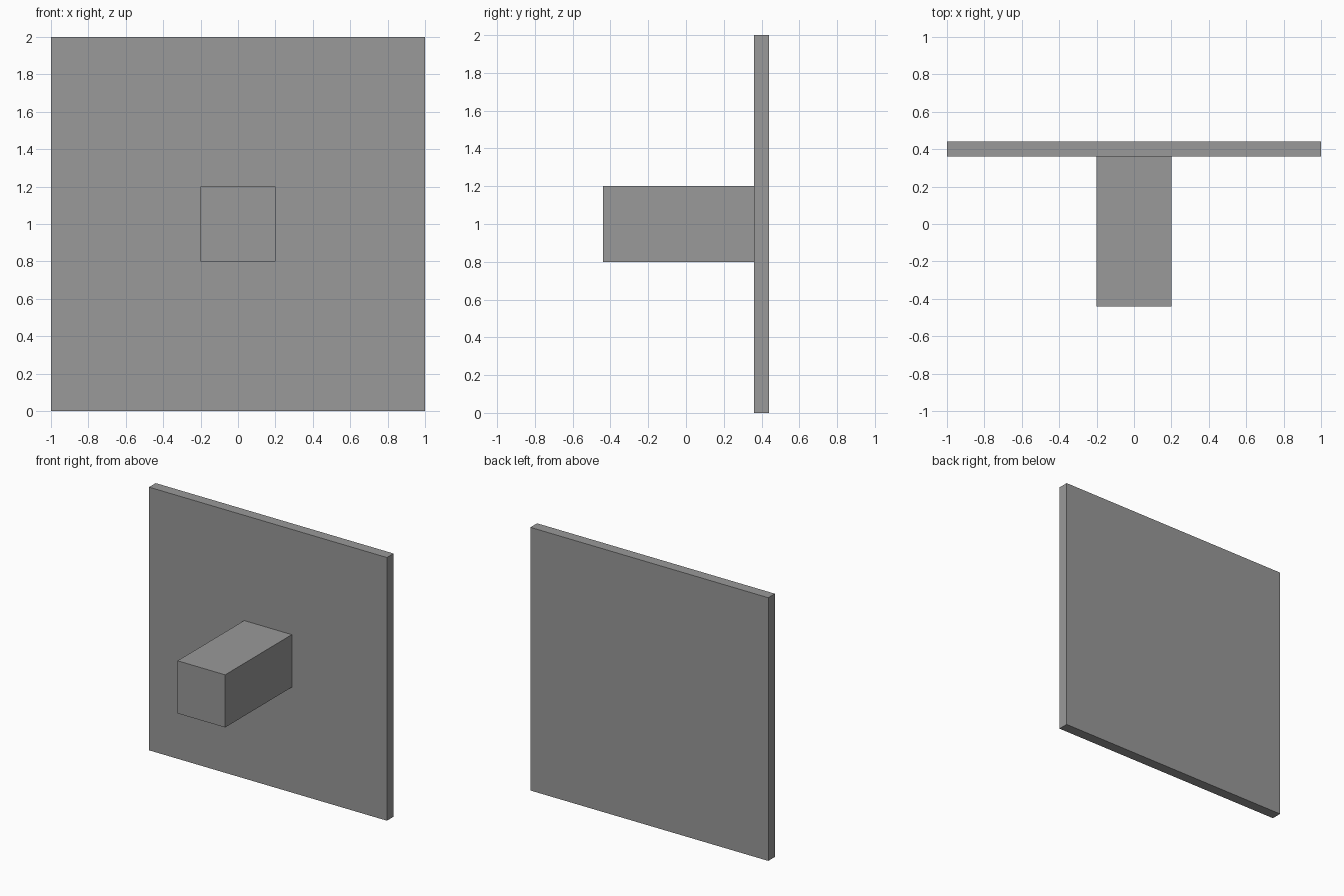
import bpy

if "Cube" in bpy.data.objects:
    bpy.data.objects.remove(bpy.data.objects["Cube"])

# Dark grey shared by both parts
grey = bpy.data.materials.new("dark_grey")
grey.diffuse_color = (0.32, 0.32, 0.32, 1)
grey.use_nodes = True
grey.node_tree.nodes["Principled BSDF"].inputs["Base Color"].default_value = grey.diffuse_color


def box(name, lo, hi):
    """Add an axis-aligned box spanning two opposite corners."""
    centre = [(a + b) / 2 for a, b in zip(lo, hi)]
    bpy.ops.mesh.primitive_cube_add(size=1, location=centre)
    ob = bpy.context.object
    ob.name = name
    ob.scale = [b - a for a, b in zip(lo, hi)]
    bpy.ops.object.transform_apply(location=False, rotation=False, scale=True)
    ob.data.materials.append(grey)
    return ob


# Upright square plate at the back
box("back_plate", (-1, 0.36, 0), (1, 0.44, 2))

# Square peg reaching forward from the plate's centre
box("front_peg", (-0.2, -0.44, 0.8), (0.2, 0.36, 1.2))
